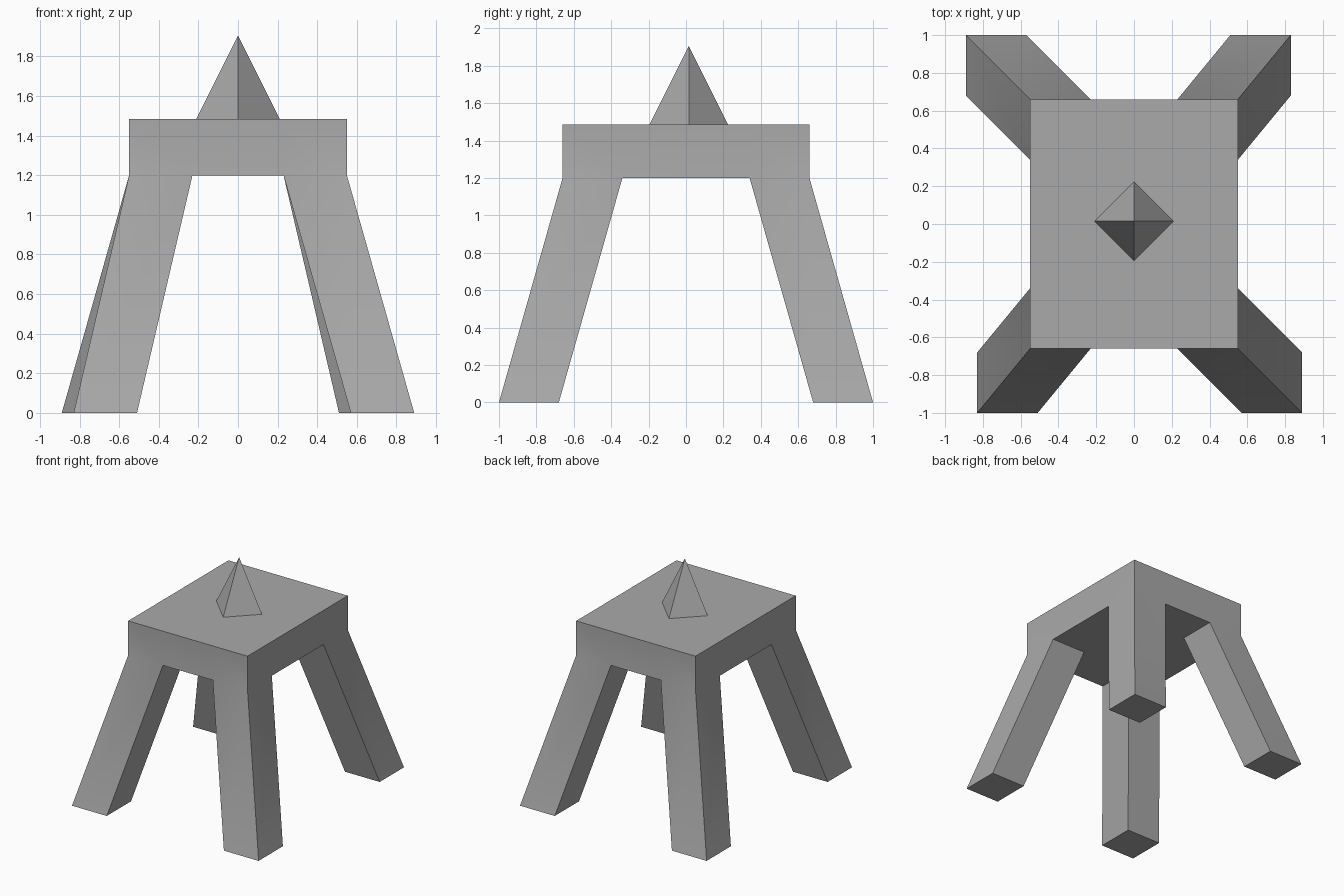
import bpy
import bmesh
import math

# Remove the default cube
cube = bpy.data.objects.get("Cube")
if cube:
    bpy.data.objects.remove(cube, do_unlink=True)

# Single plain material
COLOUR = (0.4, 0.4, 0.4, 1)
grey = bpy.data.materials.new("mid grey")
grey.use_nodes = True
grey.diffuse_color = COLOUR
grey.node_tree.nodes["Principled BSDF"].inputs["Base Color"].default_value = COLOUR

SEAT_X, SEAT_Y = 0.55, 0.66
SEAT_BOTTOM, SEAT_TOP = 1.2, 1.485
LEG = 0.32


def finish(bm, name):
    bmesh.ops.recalc_face_normals(bm, faces=bm.faces)
    mesh = bpy.data.meshes.new(name)
    bm.to_mesh(mesh)
    bm.free()
    mesh.materials.append(grey)
    obj = bpy.data.objects.new(name, mesh)
    bpy.context.collection.objects.link(obj)
    return obj


# Seat slab, cut along the inner sides of the legs
bm = bmesh.new()
bmesh.ops.create_cube(bm, size=1)
for v in bm.verts:
    v.co.x *= 2 * SEAT_X
    v.co.y *= 2 * SEAT_Y
    v.co.z = SEAT_TOP if v.co.z > 0 else SEAT_BOTTOM
for side in (-1, 1):
    for co, no in (((side * (SEAT_X - LEG), 0, 0), (1, 0, 0)),
                   ((0, side * (SEAT_Y - LEG), 0), (0, 1, 0))):
        bmesh.ops.bisect_plane(bm, geom=bm.verts[:] + bm.edges[:] + bm.faces[:],
                               plane_co=co, plane_no=no)

# Splayed legs, extruded from the four lower corner faces
bm.normal_update()
corners = [f for f in bm.faces if f.normal.z < -0.9
           and abs(f.calc_center_median().x) > 0.3
           and abs(f.calc_center_median().y) > 0.4]
for face in corners:
    c = face.calc_center_median()
    sx, sy = math.copysign(1, c.x), math.copysign(1, c.y)
    spread = 0.34 if sx * sy < 0 else 0.28
    foot = bmesh.ops.extrude_face_region(bm, geom=[face])["geom"]
    for v in (g for g in foot if isinstance(g, bmesh.types.BMVert)):
        v.co.x += sx * spread
        v.co.y += sy * 0.34
        v.co.z = 0
    bmesh.ops.delete(bm, geom=[face], context='FACES_ONLY')

stool = finish(bm, "seat_and_legs")
bpy.ops.object.select_all(action='DESELECT')
stool.select_set(True)
bpy.context.view_layer.objects.active = stool
bpy.ops.object.shade_smooth_by_angle(angle=math.radians(30))

# Four-sided spike standing on the seat, corners facing the axes
bm = bmesh.new()
bmesh.ops.create_cone(bm, cap_ends=True, segments=4, radius1=0.21, radius2=0, depth=0.42)
for v in bm.verts:
    v.co.z += SEAT_TOP + 0.21
    v.co.y += 0.015
bmesh.ops.remove_doubles(bm, verts=bm.verts, dist=0.001)
finish(bm, "spike")
